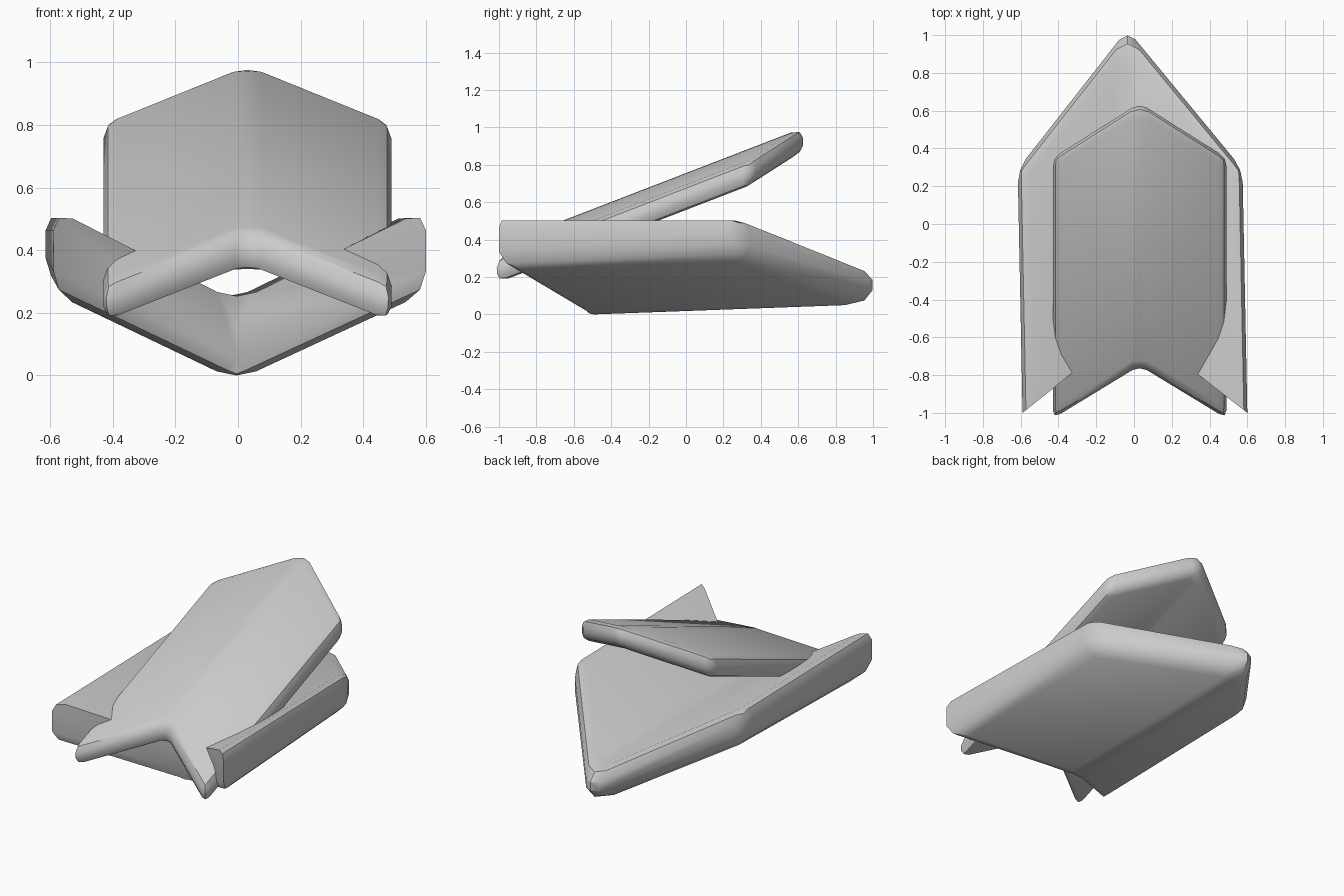
import bpy, bmesh, math

if "Cube" in bpy.data.objects:
    bpy.data.objects.remove(bpy.data.objects["Cube"])


def shell(name, outline, top, bottom, width, segments, shift, sharp_front):
    """Chevron plate: outline = front centre, front tip, side corner, back centre.
    top / bottom = (height, slope across, slope along)."""
    fc, fr, sr, bc = outline
    ring = [fc, fr, sr, bc, (-sr[0], sr[1]), (-fr[0], fr[1])]
    bm = bmesh.new()

    def layer(h):
        return [bm.verts.new((x + shift(y), y, h[0] + h[1] * abs(x) + h[2] * y)) for x, y in ring]

    t, b = layer(top), layer(bottom)
    for i in range(6):
        j = (i + 1) % 6
        bm.faces.new((b[i], b[j], t[j], t[i]))
    bm.faces.new((t[0], t[1], t[2], t[3]))
    bm.faces.new((t[0], t[3], t[4], t[5]))
    bm.faces.new((b[3], b[2], b[1], b[0]))
    bm.faces.new((b[5], b[4], b[3], b[0]))
    bmesh.ops.recalc_face_normals(bm, faces=bm.faces)

    # Round every edge, optionally leaving the front cut sharp
    keep = set()
    if sharp_front:
        for p, q in ((t[0], t[1]), (t[0], t[5]), (t[0], b[0]), (t[1], b[1]), (t[5], b[5])):
            keep.add(bm.edges.get((p, q)))
    edges = [e for e in bm.edges if e not in keep]
    bmesh.ops.bevel(bm, geom=edges, offset=width, offset_type='OFFSET',
                    segments=segments, profile=0.5, affect='EDGES', clamp_overlap=True)
    me = bpy.data.meshes.new(name)
    bm.to_mesh(me)
    bm.free()
    ob = bpy.data.objects.new(name, me)
    bpy.context.collection.objects.link(ob)
    bpy.ops.object.select_all(action='DESELECT')
    ob.select_set(True)
    bpy.context.view_layer.objects.active = ob
    bpy.ops.object.shade_smooth_by_angle(angle=math.radians(35))
    return ob


# Lower keel-shaped trough, pointed at the back
shell("lower_shell", [(0, -0.53), (0.595, -1.0), (0.595, 0.29), (0, 1.03)],
      (0.235, 0.5, 0.0), (0.0, 0.5, 0.037), 0.07, 2,
      lambda y: -0.015 - 0.02 * y, True)

# Upper tilted plate with a notched front and a shallow ridge
shell("upper_plate", [(0, -0.75), (0.46, -1.03), (0.46, 0.35), (0, 0.64)],
      (0.76, -0.16, 0.386), (0.625, -0.16, 0.386), 0.045, 2,
      lambda y: 0.03, False)
